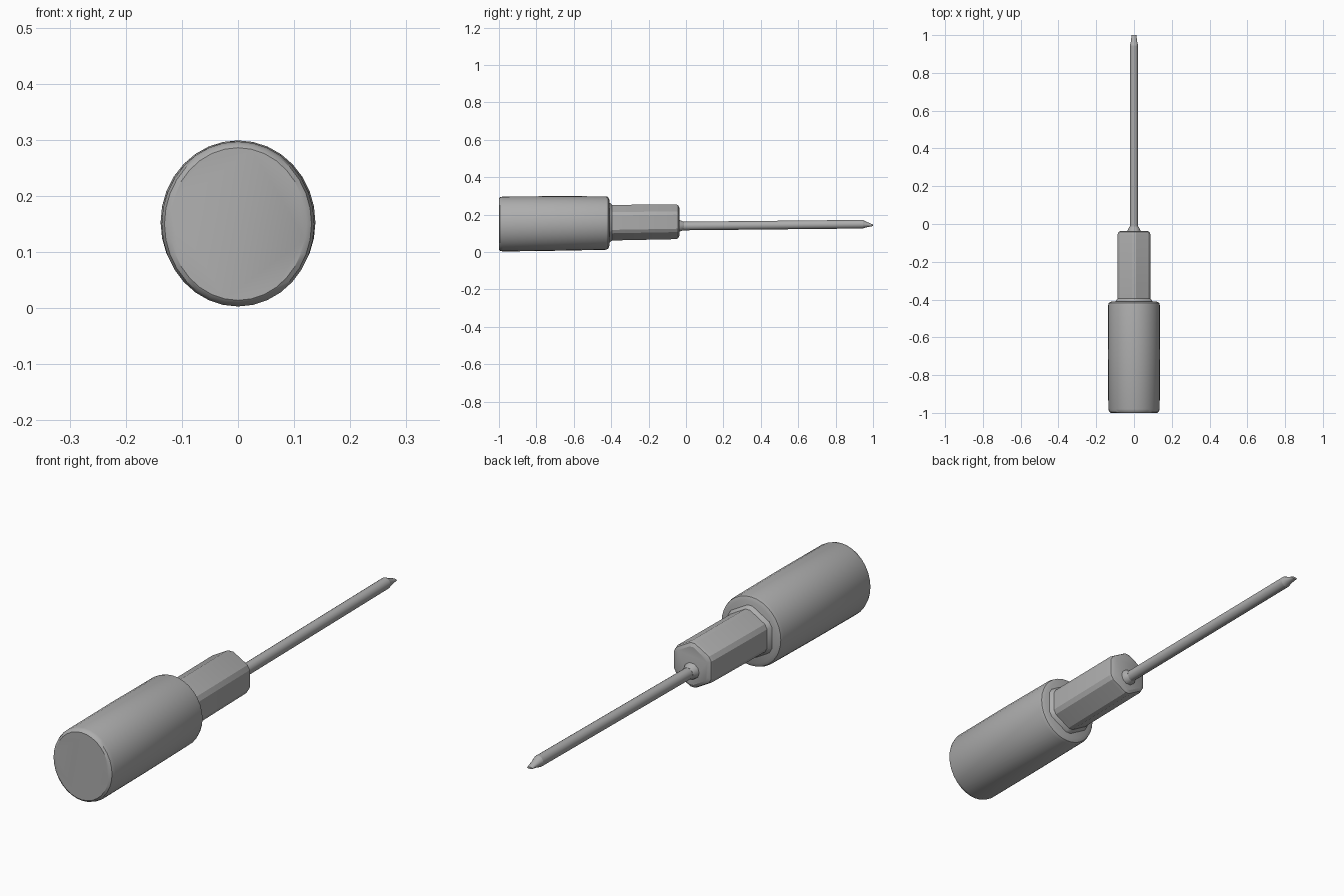
import bpy, bmesh, math

if "Cube" in bpy.data.objects:
    bpy.data.objects.remove(bpy.data.objects["Cube"], do_unlink=True)

grey = bpy.data.materials.new("plain grey")
grey.use_nodes = True
colour = (0.42, 0.42, 0.42, 1)
grey.diffuse_color = colour
grey.node_tree.nodes["Principled BSDF"].inputs["Base Color"].default_value = colour


def round_outline(n):
    return [(math.cos(2 * math.pi * i / n), math.sin(2 * math.pi * i / n)) for i in range(n)]


def hex_outline(cut=0.12):
    # hexagon with a corner at the top, each corner trimmed into a narrow facet
    c = [(math.cos(math.radians(30 + 60 * i)), math.sin(math.radians(30 + 60 * i))) for i in range(6)]
    pts = []
    for i in range(6):
        for j in (i - 1, (i + 1) % 6):
            pts.append(tuple(a + (b - a) * cut for a, b in zip(c[i], c[j])))
    sx, sz = max(p[0] for p in pts), max(p[1] for p in pts)
    return [(x / sx, z / sz) for x, z in pts]


def loft(name, outline, sections, angle=35):
    """Skin rings along y; each section is (y, half width, half height, centre z)."""
    bm = bmesh.new()
    rings = [[bm.verts.new((x * rx, y, cz + z * rz)) for x, z in outline]
             for y, rx, rz, cz in sections]
    n = len(outline)
    for a, b in zip(rings, rings[1:]):
        for i in range(n):
            j = (i + 1) % n
            bm.faces.new((a[i], a[j], b[j], b[i]))
    bm.faces.new(rings[0])
    bm.faces.new(rings[-1])
    bmesh.ops.recalc_face_normals(bm, faces=bm.faces)
    mesh = bpy.data.meshes.new(name)
    bm.to_mesh(mesh)
    bm.free()
    mesh.materials.append(grey)
    ob = bpy.data.objects.new(name, mesh)
    bpy.context.collection.objects.link(ob)
    bpy.ops.object.select_all(action="DESELECT")
    ob.select_set(True)
    bpy.context.view_layer.objects.active = ob
    bpy.ops.object.shade_smooth_by_angle(angle=math.radians(angle))
    return ob


# Thick round grip with softened ends
loft("grip", round_outline(32), [
    (-1.0, 0.122, 0.136, 0.150), (-0.994, 0.131, 0.143, 0.150),
    (-0.98, 0.136, 0.147, 0.150), (-0.7, 0.138, 0.146, 0.153),
    (-0.43, 0.137, 0.143, 0.155), (-0.417, 0.133, 0.139, 0.156),
    (-0.41, 0.118, 0.124, 0.156)])

# Six-sided neck with a small flared foot and a rounded end
loft("neck", hex_outline(), [
    (-0.415, 0.100, 0.108, 0.157), (-0.405, 0.096, 0.104, 0.157),
    (-0.395, 0.087, 0.095, 0.157), (-0.055, 0.087, 0.093, 0.162),
    (-0.043, 0.083, 0.089, 0.162), (-0.036, 0.070, 0.076, 0.162)], 28)

# Collar where the shaft enters the neck
loft("shaft_collar", round_outline(10), [
    (-0.045, 0.036, 0.036, 0.142), (-0.028, 0.032, 0.030, 0.140),
    (-0.012, 0.023, 0.023, 0.140)])

# Long thin shaft, rising slightly towards the tip
loft("shaft", round_outline(16), [
    (-0.04, 0.022, 0.023, 0.139), (0.945, 0.022, 0.023, 0.149)])

# Flat blade, narrowing to a chisel edge
loft("blade_tip", round_outline(16), [
    (0.945, 0.022, 0.023, 0.149), (0.965, 0.017, 0.015, 0.147),
    (1.0, 0.012, 0.004, 0.143)])
